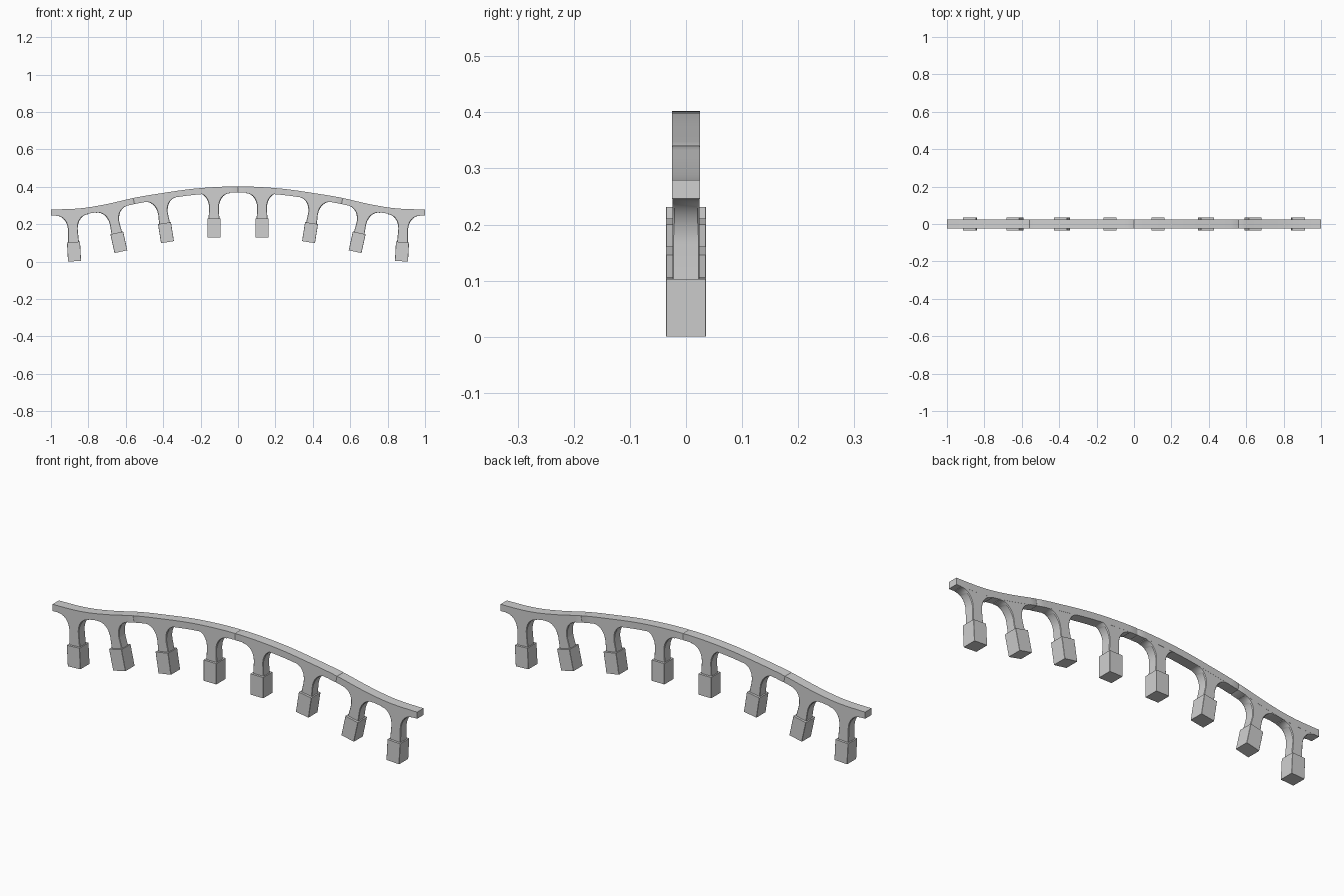
import bpy, bmesh, math
from mathutils import Vector, Matrix

cube = bpy.data.objects.get("Cube")
if cube:
    bpy.data.objects.remove(cube, do_unlink=True)

# One pale stone colour
stone = bpy.data.materials.new("grey_stone")
stone.use_nodes = True
colour = (0.63, 0.63, 0.63, 1)
stone.diffuse_color = colour
stone.node_tree.nodes["Principled BSDF"].inputs["Base Color"].default_value = colour

# Height of the road along half of the span
ROAD = [(0, .402), (.13, .398), (.26, .387), (.4, .367), (.55, .342),
        (.69, .31), (.8, .29), (.88, .282), (1, .279)]
HALF_ROAD = 0.025
THICK = 0.033


def road_z(x):
    """Smooth interpolation through the road points, mirrored about x = 0."""
    x = min(abs(x), 1)
    pts = [(-ROAD[1][0], ROAD[1][1])] + ROAD + [(1.1, ROAD[-1][1])]
    i = 1
    while i < len(pts) - 3 and x > pts[i + 1][0]:
        i += 1
    (xa, za), (x0, z0), (x1, z1), (xb, zb) = pts[i - 1:i + 3]
    h, t = x1 - x0, (x - x0) / (x1 - x0)
    m0, m1 = (z1 - za) / (x1 - xa) * h, (zb - z0) / (xb - x0) * h
    return ((2*t**3 - 3*t**2 + 1) * z0 + (t**3 - 2*t**2 + t) * m0
            + (3*t**2 - 2*t**3) * z1 + (t**3 - t**2) * m1)


def road_angle(x):
    return math.atan((road_z(x + .03) - road_z(x - .03)) / .06)


def loft(name, rings, matrix=Matrix()):
    """Skin a list of equal-sized rings and cap both ends."""
    bm = bmesh.new()
    loops = [[bm.verts.new(matrix @ Vector(p)) for p in ring] for ring in rings]
    for a, b in zip(loops, loops[1:]):
        for i in range(len(a)):
            j = (i + 1) % len(a)
            bm.faces.new((a[i], a[j], b[j], b[i]))
    bm.faces.new(loops[0])
    bm.faces.new(loops[-1])
    bmesh.ops.recalc_face_normals(bm, faces=bm.faces)
    mesh = bpy.data.meshes.new(name)
    bm.to_mesh(mesh)
    bm.free()
    mesh.materials.append(stone)
    obj = bpy.data.objects.new(name, mesh)
    bpy.context.collection.objects.link(obj)
    bpy.ops.object.select_all(action='DESELECT')
    obj.select_set(True)
    bpy.context.view_layer.objects.active = obj
    bpy.ops.object.shade_smooth_by_angle(angle=math.radians(30))


def chamfered(w, d, c, z):
    """Rectangular ring with cut corners."""
    return [(w - c, -d, z), (w, c - d, z), (w, d - c, z), (w - c, d, z),
            (c - w, d, z), (-w, d - c, z), (-w, c - d, z), (c - w, -d, z)]


def road_ring(x, inset):
    """Road cross-section at x, square to the slope."""
    z, a = road_z(x), road_angle(x) if abs(x) < .97 else 0
    y = HALF_ROAD - inset
    return [(x + math.sin(a) * d, s * y, z - math.cos(a) * d)
            for s, d in ((-1, inset), (1, inset), (1, THICK - inset), (-1, THICK - inset))]


# Road slabs, with worn joints between them
joints = [-1, -.56, 0, .56, 1]
for n, (a, b) in enumerate(zip(joints, joints[1:])):
    steps = 14
    xs = [a + .003 + (b - a - .006) * i / steps for i in range(steps + 1)]
    rings = [road_ring(x, 0) for x in xs]
    rings.insert(0, road_ring(a, .0015 if a > -1 else 0))
    rings.append(road_ring(b, .0015 if b < 1 else 0))
    loft(f"road_slab_{n + 1}", rings)

# Leaning piers: foot x, foot z and lean; each has a block foot and a shaft
# that flares into the arches beneath the road
FOOT = .103
for n, (x, z, lean) in enumerate(((.1285, .128, 0), (.377, .104, 9),
                                  (.626, .053, 12.5), (.874, .002, 3))):
    lean = math.radians(lean)
    road = (road_z(x + .27 * math.sin(lean)) - z) / math.cos(lean)
    for side in (-1, 1):
        frame = (Matrix.Translation((side * x, 0, z))
                 @ Matrix.Rotation(side * lean, 4, 'Y'))
        tag = f"{'left' if side > 0 else 'right'}_{n + 1}"
        rings = [chamfered(.086, .0245, .002, road - .022)]
        for i in range(13):
            t = math.pi / 2 * i / 12
            rings.append(chamfered(.026 + .058 * (1 - math.sin(t)), .0245,
                                   .002 + .002 * math.sin(2 * t),
                                   road - THICK - .08 * (1 - math.cos(t))))
        rings.append(chamfered(.029, .0245, .002, FOOT - .002))
        loft(f"arch_pier_{tag}", rings, frame)
        loft(f"pier_foot_{tag}",
             [chamfered(.035, .036, .001, FOOT), chamfered(.035, .036, .001, 0)], frame)
